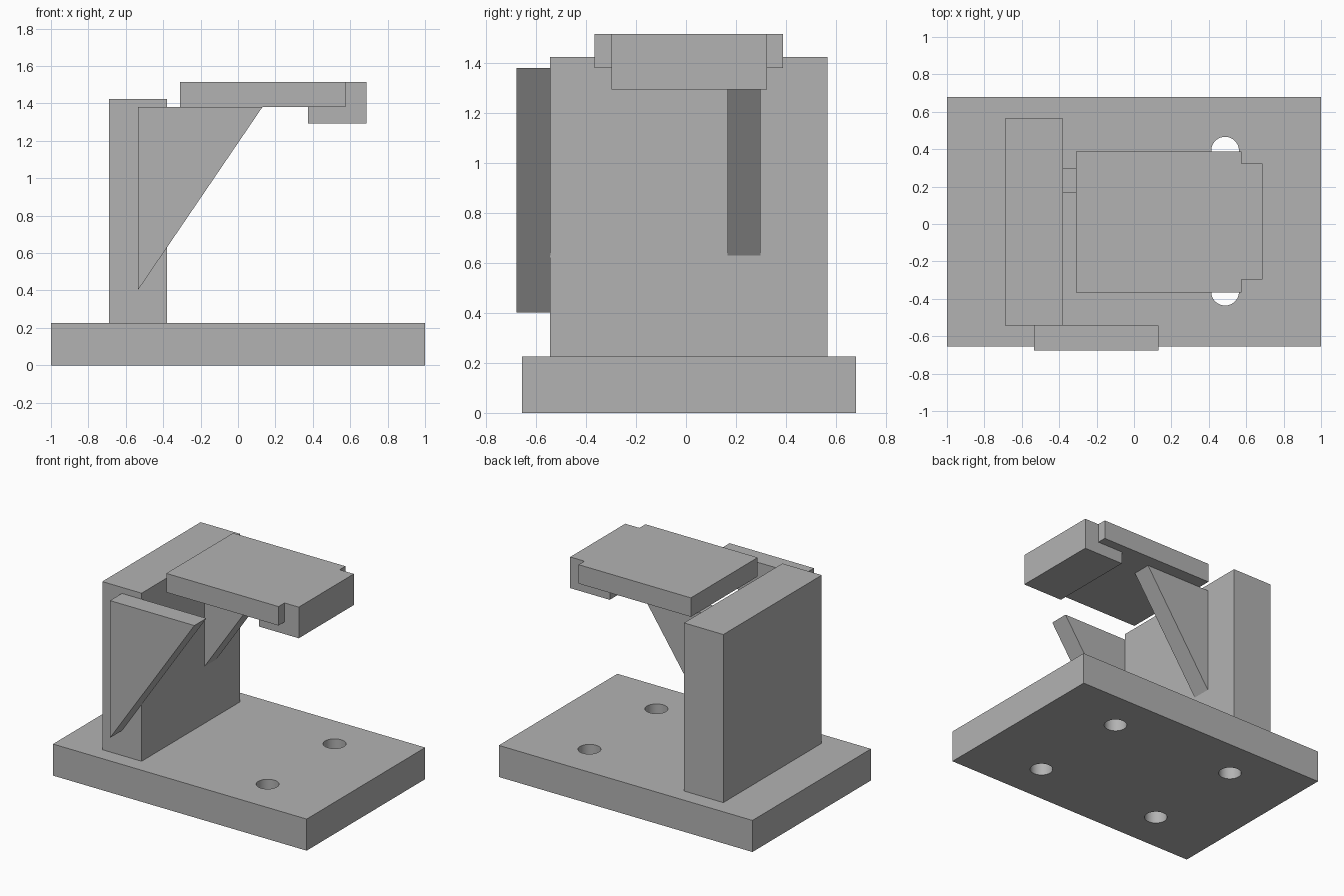
import bpy
import bmesh
from math import pi

cube = bpy.data.objects.get("Cube")
if cube:
    bpy.data.objects.remove(cube, do_unlink=True)

GREY = (0.45, 0.45, 0.45, 1.0)
grey = bpy.data.materials.new("plain grey")
grey.use_nodes = True
grey.diffuse_color = GREY
grey.node_tree.nodes["Principled BSDF"].inputs["Base Color"].default_value = GREY


def prism(name, outline, axis, low, high):
    """Extrude a 2D outline along y or z from low to high."""
    bm = bmesh.new()
    place = (lambda a, b: (a, low, b)) if axis == "y" else (lambda a, b: (a, b, low))
    face = bm.faces.new([bm.verts.new(place(a, b)) for a, b in outline])
    new = bmesh.ops.extrude_face_region(bm, geom=[face])["geom"]
    step = (0, high - low, 0) if axis == "y" else (0, 0, high - low)
    bmesh.ops.translate(bm, vec=step,
                        verts=[g for g in new if isinstance(g, bmesh.types.BMVert)])
    bmesh.ops.recalc_face_normals(bm, faces=bm.faces)
    mesh = bpy.data.meshes.new(name)
    bm.to_mesh(mesh)
    bm.free()
    mesh.materials.append(grey)
    obj = bpy.data.objects.new(name, mesh)
    bpy.context.scene.collection.objects.link(obj)
    return obj


def box(name, x0, x1, y0, y1, z0, z1):
    return prism(name, [(x0, y0), (x1, y0), (x1, y1), (x0, y1)], "z", z0, z1)


def boolean(obj, tool, operation):
    """Apply a boolean and remove the tool object."""
    mod = obj.modifiers.new("boolean", "BOOLEAN")
    mod.operation = operation
    mod.solver = "EXACT"
    mod.object = tool
    bpy.context.view_layer.objects.active = obj
    bpy.ops.object.modifier_apply(modifier=mod.name)
    bpy.data.objects.remove(tool, do_unlink=True)


# Base plate with four bolt holes, two of them covered by the post
base = box("base_plate", -1, 1, -0.655, 0.68, 0, 0.225)
for x in (-0.49, 0.487):
    for y in (-0.362, 0.392):
        bpy.ops.mesh.primitive_cylinder_add(vertices=48, radius=0.074, depth=1,
                                            location=(x, y, 0.1))
        cutter = bpy.context.object
        cutter.hide_render = True
        cutter.data.materials.append(grey)
        boolean(base, cutter, "DIFFERENCE")
bpy.context.view_layer.objects.active = base
base.select_set(True)
bpy.ops.object.shade_smooth_by_angle(angle=pi / 6)

# Upright post
box("post", -0.69, -0.38, -0.543, 0.565, 0.225, 1.423)

# Triangular gussets, one on the post's side and one carrying the top plate
gusset = [(-0.535, 0.402), (0.13, 1.38), (-0.535, 1.38)]
prism("outer_gusset", gusset, "y", -0.677, -0.542)
prism("inner_gusset", gusset, "y", 0.165, 0.298)

# Top plate with a thicker, narrower end block
plate = box("top_plate", -0.31, 0.575, -0.365, 0.388, 1.38, 1.515)
lip = box("end_block", 0.375, 0.687, -0.297, 0.323, 1.293, 1.515)
boolean(plate, lip, "UNION")
